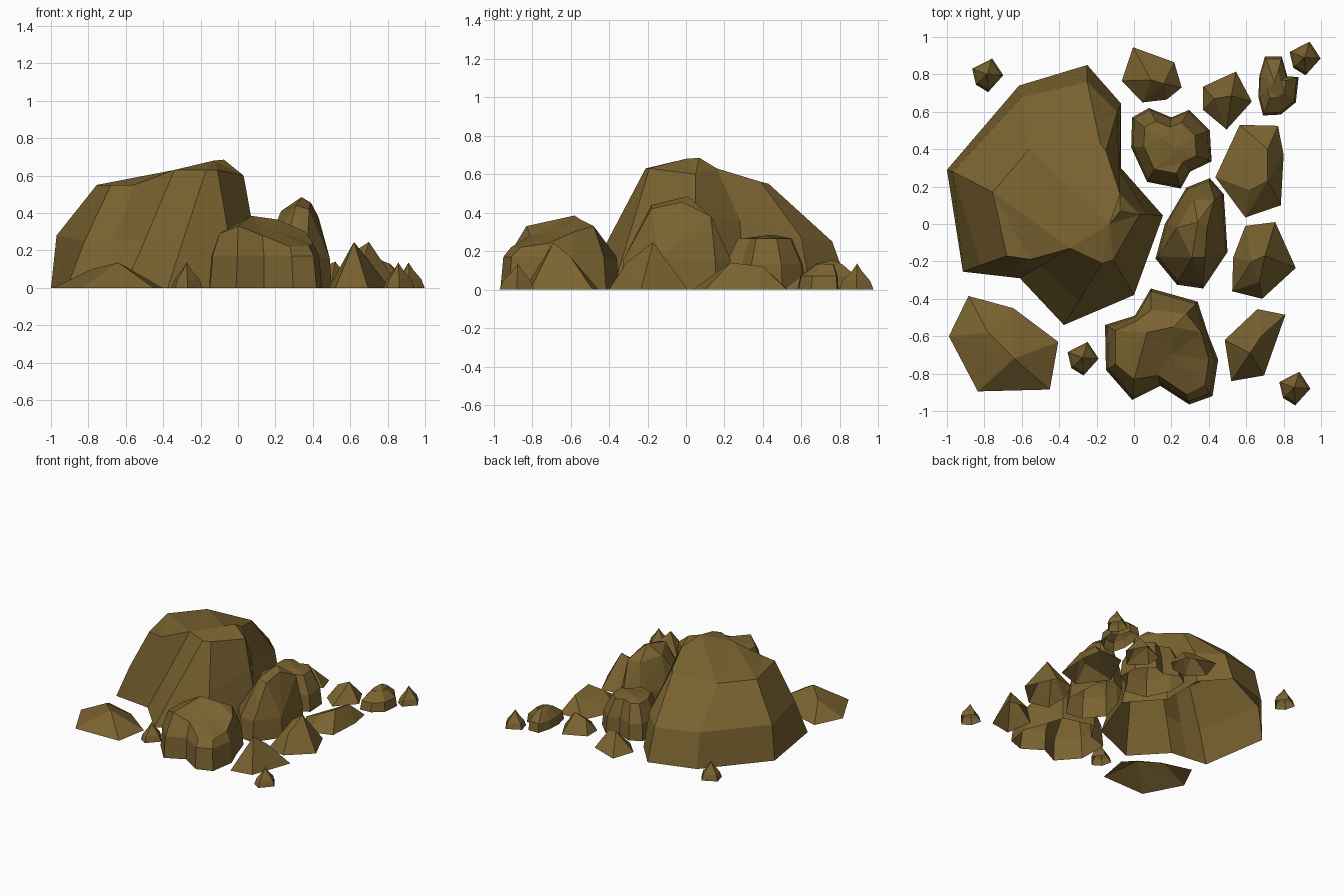
import bpy, bmesh
from mathutils import Vector
from mathutils.geometry import delaunay_2d_cdt

mat = bpy.data.materials.new("brown_stone")
mat.diffuse_color = (0.195, 0.125, 0.03, 1)


def finish(name, bm):
    bmesh.ops.recalc_face_normals(bm, faces=bm.faces)
    # open shells: make sure the outside faces up
    if sum(f.normal.z * f.calc_area() for f in bm.faces) < 0:
        bmesh.ops.reverse_faces(bm, faces=bm.faces)
    me = bpy.data.meshes.new(name)
    bm.to_mesh(me)
    bm.free()
    me.materials.append(mat)
    ob = bpy.data.objects.new(name, me)
    bpy.context.collection.objects.link(ob)
    return ob


def shrink(outline, c, s, z):
    """Outline scaled towards a centre and lifted to height z."""
    return [(c[0] + (x - c[0]) * s, c[1] + (y - c[1]) * s, z) for x, y in outline]


def loft_rock(name, rings, peaks):
    """Rings of equal count joined by quads, capped by a triangulation through the peaks; open below."""
    bm = bmesh.new()
    vs = [[bm.verts.new(p) for p in r] for r in rings]
    n = len(rings[0])
    for a, b in zip(vs, vs[1:]):
        for i in range(n):
            j = (i + 1) % n
            bm.faces.new((a[i], a[j], b[j], b[i]))
    cap = vs[-1] + [bm.verts.new(p) for p in peaks]
    res = delaunay_2d_cdt([Vector(v.co[:2]) for v in cap],
                          [(i, (i + 1) % n) for i in range(n)], [list(range(n))], 1, 1e-6)
    for f in res[2]:
        bm.faces.new([cap[res[3][i][0]] for i in f])
    return finish(name, bm)


def hull_rock(name, outline, peaks, shoulder=None):
    """Convex rock over an outline, without its underside."""
    pts = [(x, y, 0) for x, y in outline] + list(peaks)
    if shoulder:
        pts += shrink(outline, peaks[0], *shoulder)
    bm = bmesh.new()
    for p in pts:
        bm.verts.new(p)
    bmesh.ops.convex_hull(bm, input=bm.verts)
    inside = [v for v in bm.verts if not v.link_faces]
    bmesh.ops.delete(bm, geom=inside, context='VERTS')
    under = [f for f in bm.faces if all(v.co.z < 1e-4 for v in f.verts)]
    bmesh.ops.delete(bm, geom=under, context='FACES')
    return finish(name, bm)


# Main boulder
loft_rock("main_boulder", [
    [(-1, .29, 0), (-.615, .74, 0), (-.25, .85, 0), (-.07, .645, 0), (-.07, .30, 0), (.155, .045, 0),
     (0, -.38, 0), (-.375, -.54, 0), (-.61, -.29, 0), (-.74, -.275, 0), (-.915, -.255, 0)],
    [(-.97, .28, .28), (-.6, .68, .27), (-.25, .76, .25), (-.09, .6, .27), (-.075, .28, .36),
     (.07, .05, .38), (-.045, -.305, .25), (-.295, -.41, .25), (-.5, -.225, .25),
     (-.66, -.24, .25), (-.82, -.22, .25)],
    [(-.755, .17, .55), (-.56, .4, .55), (-.18, .43, .55), (-.15, .39, .56), (-.075, .16, .63),
     (.03, .05, .6), (-.11, -.19, .63), (-.17, -.21, .63), (-.34, -.13, .63),
     (-.555, -.19, .55), (-.68, -.17, .55)],
], [(-.13, 0, .68), (-.075, .07, .685)])

# Front boulder with a lower lobe
front = [(-.155, -.54), (.005, -.49), (.09, -.345), (.34, -.415), (.395, -.585), (.45, -.725),
         (.42, -.92), (.295, -.965), (.14, -.865), (-.01, -.94), (-.15, -.78)]
loft_rock("front_boulder", [
    [(x, y, 0) for x, y in front],
    shrink(front, (.12, -.66), .95, .17),
    [(-.1, -.57, .29), (.01, -.52, .32), (.09, -.46, .3), (.28, -.48, .33), (.36, -.58, .3),
     (.4, -.72, .24), (.38, -.86, .22), (.28, -.91, .22), (.13, -.81, .28), (0, -.83, .33),
     (-.1, -.75, .29)],
], [(.07, -.58, .385), (.21, -.55, .365), (.2, -.7, .3)])

# Rear boulder and small rear stack, both ringed towards a flat top
rear = [(-.015, .41), (-.01, .57), (.08, .62), (.2, .57), (.295, .61), (.405, .5),
        (.415, .335), (.3, .28), (.25, .19), (.07, .225)]
c = (.18, .42)
loft_rock("rear_boulder", [shrink(rear, c, 1, 0), shrink(rear, c, .94, .13),
                           shrink(rear, c, .65, .265)], [(.15, .46, .285), (.24, .4, .28)])
stack = [(.7, .895), (.79, .895), (.82, .79), (.88, .785), (.865, .65), (.785, .585),
         (.69, .58), (.665, .68), (.67, .79)]
c = (.755, .75)
loft_rock("rear_stack", [shrink(stack, c, 1, 0), shrink(stack, c, .92, .07),
                         shrink(stack, c, .45, .13)], [(.75, .76, .155)])

# Tall middle rock
hull_rock("middle_rock",
          [(.115, -.185), (.165, 0), (.28, .195), (.405, .245), (.48, .16), (.47, 0),
           (.5, -.15), (.37, -.345), (.23, -.325)],
          [(.34, .01, .485), (.23, -.02, .41), (.39, -.02, .455), (.43, .13, .38),
           (.31, -.18, .44), (.38, -.18, .42), (.32, .13, .38)],
          (.94, .16))

# Simple faceted rocks: outline and upper points
hull_rock("left_slab", [(-.99, -.6), (-.885, -.385), (-.645, -.45), (-.405, -.63),
                        (-.45, -.885), (-.835, -.895)],
          [(-.64, -.72, .135), (-.78, -.58, .1)])
hull_rock("back_rock", [(-.005, .945), (.215, .865), (.255, .73), (.175, .665),
                        (.045, .65), (-.065, .765)],
          [(.09, .77, .13), (.16, .75, .12)])
hull_rock("back_right_rock", [(.37, .735), (.545, .815), (.63, .655), (.495, .505), (.37, .61)],
          [(.52, .685, .14), (.43, .67, .1)])
hull_rock("right_slab", [(.565, .53), (.77, .525), (.8, .37), (.785, .1), (.595, .035), (.435, .25)],
          [(.715, .23, .14), (.715, .4, .12), (.62, .18, .1)])
hull_rock("right_rock", [(.595, -.01), (.755, .01), (.865, -.235), (.685, -.4),
                         (.525, -.36), (.53, -.18)],
          [(.7, -.17, .245), (.63, -.2, .2), (.67, -.31, .14)])
hull_rock("front_right_rock", [(.66, -.455), (.81, -.485), (.695, -.81), (.52, -.84), (.485, -.62)],
          [(.62, -.69, .245), (.68, -.6, .17)])

# Four matching pebbles
pebble = [(-.08, .03), (.027, .085), (.086, -.005), (.005, -.095), (-.06, -.055)]
for i, (x, y) in enumerate([(-.785, .8), (-.275, -.715), (.857, -.875), (.912, .89)]):
    ob = loft_rock(f"pebble_{i + 1}", [shrink(pebble, (0, 0), 1, 0), shrink(pebble, (0, 0), .8, .045),
                                       shrink(pebble, (0, 0), .3, .095)], [(0, 0, .135)])
    ob.location = (x, y, 0)
